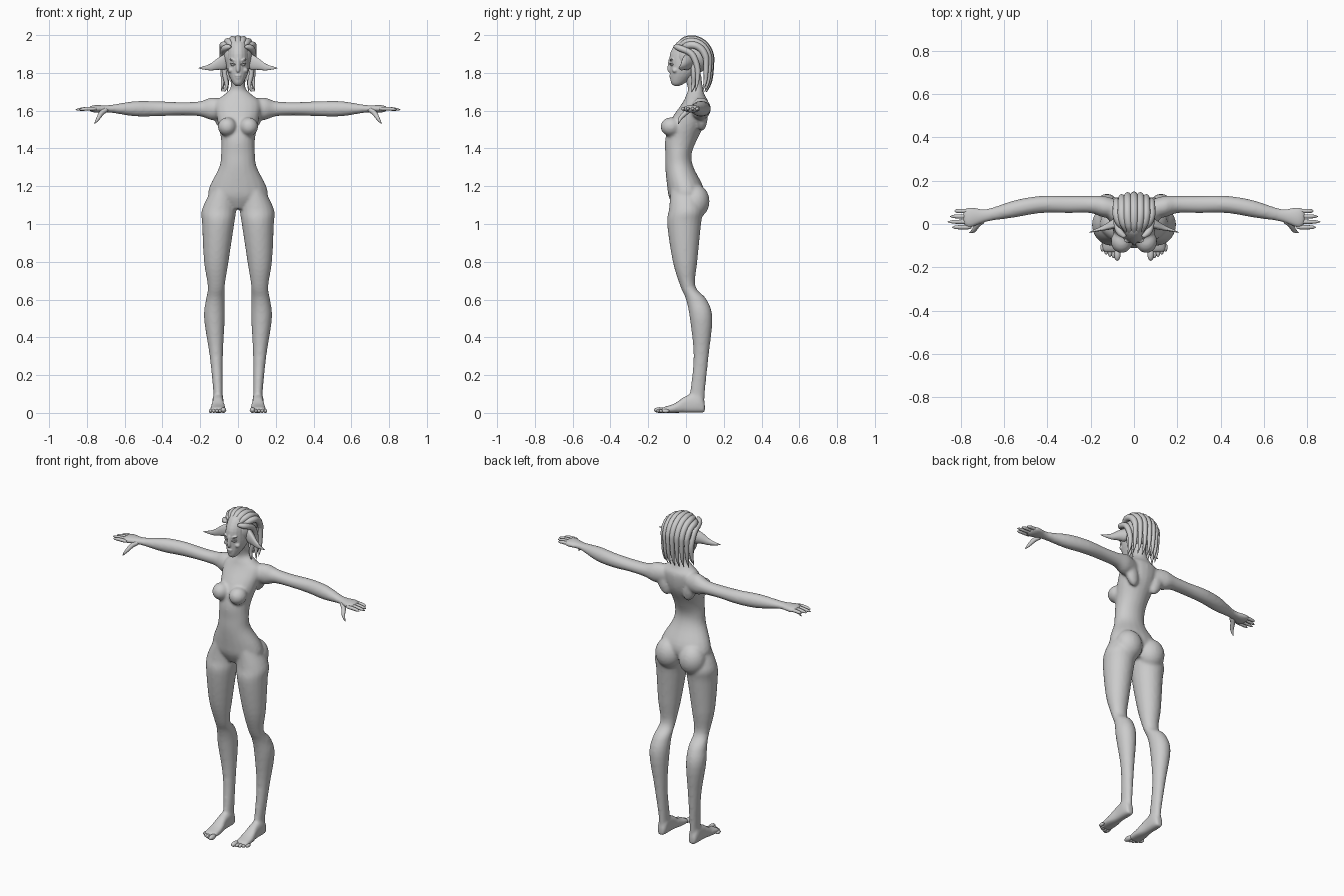
import bpy, bmesh, math
from mathutils import Vector, Matrix

if "Cube" in bpy.data.objects:
    bpy.data.objects.remove(bpy.data.objects["Cube"], do_unlink=True)

X, Y, Z = Vector((1, 0, 0)), Vector((0, 1, 0)), Vector((0, 0, 1))
SIDES = {"left": 1, "right": -1}

clay = bpy.data.materials.new("grey clay")
clay.use_nodes = True
clay.diffuse_color = (0.6, 0.6, 0.6, 1)
clay.node_tree.nodes["Principled BSDF"].inputs["Base Color"].default_value = clay.diffuse_color


def spline(rows, steps=4):
    """Catmull-Rom interpolation of rows of numbers."""
    smooth_rows = []
    last = len(rows) - 1
    for i in range(last):
        before, start, end, after = (Vector(rows[min(max(j, 0), last)]) for j in range(i - 1, i + 3))
        for k in range(steps):
            t = k / steps
            pull_in, pull_out = (end - before) / 2, (after - start) / 2
            ease = t * t * (3 - 2 * t)
            smooth_rows.append(start + (end - start) * ease
                               + pull_in * t * (1 - t) ** 2 - pull_out * t * t * (1 - t))
    return smooth_rows + [Vector(rows[-1])]


def loft(bm, rings, power=1.0, dent=1.0, sides=20):
    """Skin closed rings, each given as a centre and two half-axis vectors."""
    loops = []
    for centre, a, b in rings:
        loop = []
        for k in range(sides):
            angle = math.tau * k / sides
            p, q = (math.copysign(abs(w) ** power, w) for w in (math.cos(angle), math.sin(angle)))
            loop.append(bm.verts.new(centre + a * p + b * q * (dent if q < 0 else 1)))
        loops.append(loop)
    for low, high in zip(loops, loops[1:]):
        for k in range(sides):
            n = (k + 1) % sides
            bm.faces.new((low[k], low[n], high[n], high[k]))
    bm.faces.new(loops[0])
    bm.faces.new(loops[-1])


def upright(bm, rows, side=1):
    """Loft rows of height, inner x, outer x, front y and back y."""
    loft(bm, [(Vector((side * (inner + outer) / 2, (front + back) / 2, z)),
               X * (outer - inner) / 2, Y * (back - front) / 2)
              for z, inner, outer, front, back in spline(rows)])


def tube(bm, points, radius, sharpness, side=1, across=X, sides=12):
    """Round tube along a path, swelling from its root and tapering to its tip."""
    path = spline([(side * x, y, z) for x, y, z in points])
    last = len(path) - 1
    rings = []
    for i, centre in enumerate(path):
        tangent = (path[min(i + 1, last)] - path[max(i - 1, 0)]).normalized()
        a = (across - tangent * across.dot(tangent)).normalized()
        t = i / last
        r = max(radius * min(1, .5 + 3 * t) * (1 - t ** sharpness), .001)
        rings.append((centre, a * r, tangent.cross(a) * r))
    loft(bm, rings, sides=sides)


def ball(bm, centre, radii, tilt=0):
    matrix = Matrix.Translation(centre) @ Matrix.Rotation(tilt, 4, "Y") @ Matrix.Diagonal((*radii, 1))
    bmesh.ops.create_uvsphere(bm, u_segments=20, v_segments=12, radius=1, matrix=matrix)


def finish(name, bm, voxel=0, relax_steps=0):
    bmesh.ops.recalc_face_normals(bm, faces=bm.faces)
    mesh = bpy.data.meshes.new(name)
    for face in bm.faces:
        face.smooth = True
    bm.to_mesh(mesh)
    bm.free()
    mesh.materials.append(clay)
    obj = bpy.data.objects.new(name, mesh)
    bpy.context.collection.objects.link(obj)
    if voxel:
        fuse = obj.modifiers.new("fuse", "REMESH")
        fuse.mode, fuse.voxel_size, fuse.use_smooth_shade = "VOXEL", voxel, True
        relax = obj.modifiers.new("relax", "SMOOTH")
        relax.factor, relax.iterations = .5, relax_steps


# Body: torso and neck, legs, feet and arms fused into one skin
torso = [(1.08, .05, -.06, .05), (1.14, .15, -.09, .09), (1.2, .15, -.1, .09), (1.3, .1, -.11, .04),
         (1.37, .09, -.11, .03), (1.45, .09, -.11, .06), (1.55, .11, -.08, .11), (1.64, .12, -.02, .12),
         (1.68, .08, 0, .1), (1.72, .04, .01, .09), (1.8, .04, -.02, .08)]
leg = [(1.2, .02, .13, -.08, .06), (1.08, .01, .19, -.09, .09), (1, .02, .19, -.1, .08),
       (.8, .05, .18, -.07, .06), (.67, .07, .16, -.03, .05), (.6, .07, .17, 0, .11),
       (.5, .07, .18, .02, .14), (.3, .08, .15, .04, .12), (.1, .08, .13, .02, .1), (.02, .08, .13, .01, .1)]
foot = [(.1, .02, .05), (.07, .03, .1), (0, .03, .09), (-.06, .04, .05), (-.12, .04, .03), (-.13, .03, .02)]
arm = [(.07, .07, .04, .05), (.14, .08, .05, .06), (.2, .09, .04, .04), (.3, .09, .04, .035),
       (.43, .09, .04, .04), (.55, .07, .04, .04), (.68, .04, .03, .02), (.76, .03, .05, .02), (.79, .03, .03, .01)]
ANKLE_X, ARM_Z = .106, 1.61

bm = bmesh.new()
upright(bm, [(z, -half, half, front, back) for z, half, front, back in torso])
for s in SIDES.values():
    upright(bm, leg, s)
    loft(bm, [(Vector((s * ANKLE_X, y, height / 2)), X * half, Z * height / 2)
              for y, half, height in spline(foot)], power=.75)
    loft(bm, [(Vector((s * x, y, ARM_Z)), Y * depth, Z * height) for x, y, depth, height in spline(arm)])
    ball(bm, (s * .057, -.08, 1.515), (.05, .055, .05))      # breast
    ball(bm, (s * .08, .05, 1.12), (.08, .075, .09))         # buttock
    ball(bm, (s * .09, .085, 1.57), (.04, .03, .08), s * .3)  # shoulder blade
finish("body", bm, .008, 8)

# Toes, and fingers with a splayed thumb
for label, s in SIDES.items():
    bm = bmesh.new()
    for i in range(5):
        r = .01 if i else .015
        ball(bm, (s * (.077 + i * .017), -.14 + i * i * .002, r), (r, r * 2, r))
    finish(label + "_toes", bm)

    bm = bmesh.new()
    for i, tip in enumerate((.83, .85, .86, .84)):
        y = .06 - i * .025
        tube(bm, [(.75, y, ARM_Z), (.8, y, ARM_Z), (tip, y, ARM_Z - .005)], .01, 6, s, Y)
    tube(bm, [(.69, .02, 1.61), (.72, 0, 1.59), (.74, -.03, 1.56), (.76, -.04, 1.53)], .014, 3, s, Y)
    finish(label + "_fingers", bm)

# Head with nose, lips, chin, cheeks and brows
face = [(1.73, .01, -.06, -.04), (1.75, .03, -.08, 0), (1.82, .06, -.085, .08), (1.9, .06, -.085, .1),
        (1.96, .05, -.05, .09), (1.98, .02, -.01, .05)]
bm = bmesh.new()
upright(bm, [(z, -half, half, front, back) for z, half, front, back in face])
tube(bm, [(0, -.08, 1.88), (0, -.085, 1.84), (0, -.09, 1.8)], .012, 8)
for z, y, width in ((1.785, -.08, .017), (1.773, -.077, .015), (1.75, -.068, .016)):
    ball(bm, (0, y, z), (width, .01, .006))
for s in SIDES.values():
    ball(bm, (s * .036, -.058, 1.815), (.018, .016, .014), s * .4)
    ball(bm, (s * .028, -.077, 1.868), (.02, .01, .005), -s * .25)
finish("head", bm, .004, 4)

# Eyes with upper lids
for label, s in SIDES.items():
    bm = bmesh.new()
    ball(bm, (s * .027, -.072, 1.843), (.013, .012, .007), -s * .15)
    tube(bm, [(.01, -.08, 1.84), (.025, -.085, 1.85), (.042, -.07, 1.85)], .003, 4, s, Z)
    finish(label + "_eye", bm)

# Long pointed ears, hollow towards the front
for label, s in SIDES.items():
    bm = bmesh.new()
    path = spline([(.05, .01, 1.86), (.1, -.01, 1.85), (.15, -.025, 1.83), (.21, -.04, 1.825)])
    rings = []
    for i, centre in enumerate(path):
        t = i / (len(path) - 1)
        r = max(.05 * min(1, .5 + 3 * t) * (1 - t), .001)
        centre.x *= s
        rings.append((centre, Z * r, Y * r * .9))
    loft(bm, rings, dent=.45)
    finish(label + "_ear", bm)

# Hair: a cap under thick strands swept over the crown to the nape
bm = bmesh.new()
ball(bm, (0, .035, 1.885), (.08, .1, .09))
finish("hair_cap", bm)

bm = bmesh.new()
for i in range(-3, 4):
    shrink = 1 - .03 * i * i
    x = i * (.031 - .0015 * abs(i))
    points = []
    for k in range(8):
        sweep = math.radians(40 + 20 * k)
        points.append((x * min(1, .5 + k / 5), .03 - .105 * shrink * math.cos(sweep),
                       1.86 + .12 * shrink * math.sin(sweep)))
    points += [(x, .03 + .1 * shrink, 1.76), (x, .02 + .09 * shrink, 1.7)]
    tube(bm, points, .019, 6)
for s in SIDES.values():  # locks around the ears
    tube(bm, [(.04, -.06, 1.94), (.07, -.03, 1.93), (.08, .03, 1.9), (.08, .06, 1.83),
              (.08, .06, 1.76), (.09, .05, 1.7)], .017, 4, s)
    tube(bm, [(.07, .04, 1.86), (.07, .04, 1.79), (.06, .04, 1.74), (.07, .03, 1.7)], .013, 4, s)
finish("hair_strands", bm)
